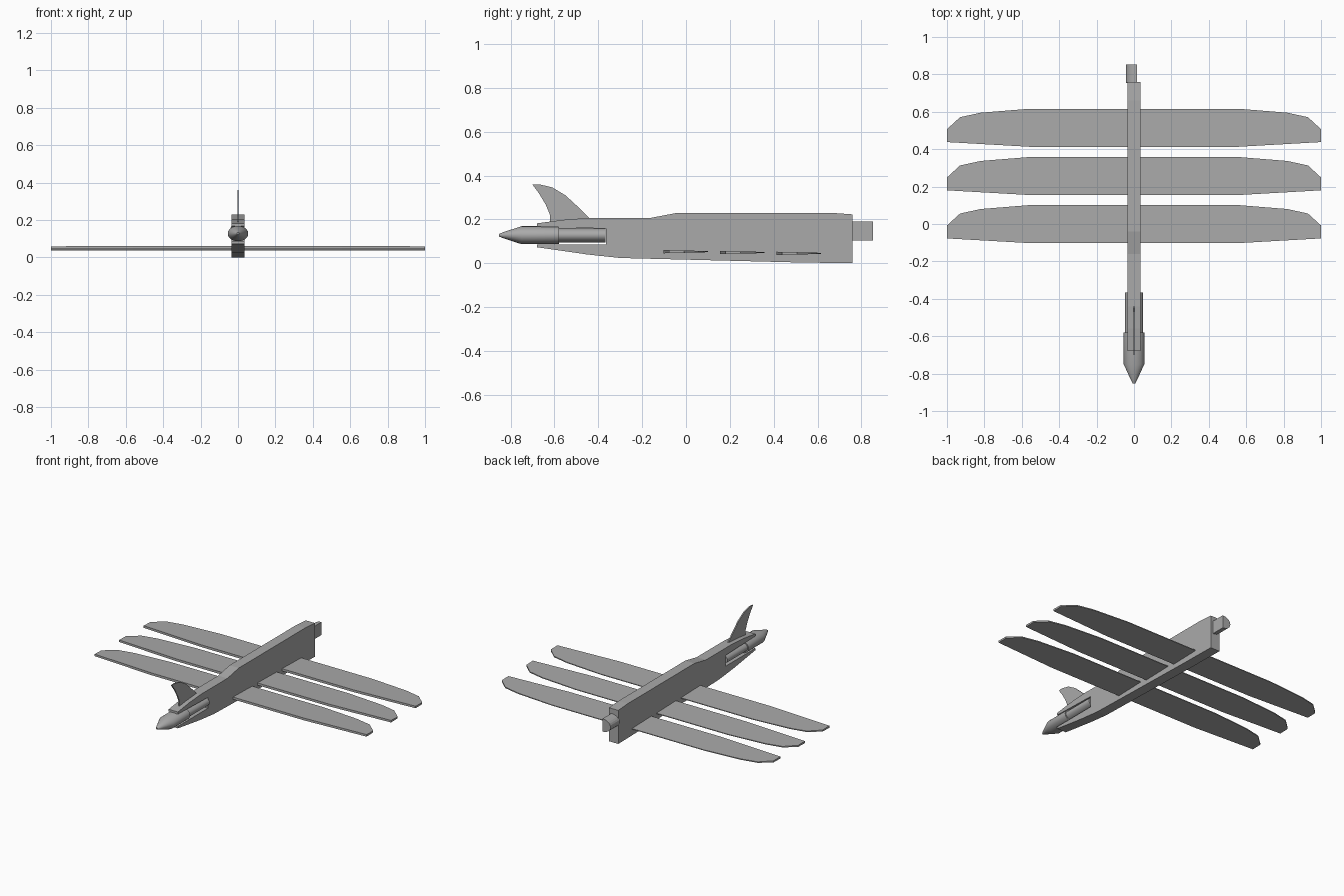
import bpy, bmesh, math

cube = bpy.data.objects.get("Cube")
if cube:
    bpy.data.objects.remove(cube)

GREY = (0.4, 0.4, 0.4, 1)
mat = bpy.data.materials.new("plain grey")
mat.use_nodes = True
mat.diffuse_color = GREY
mat.node_tree.nodes["Principled BSDF"].inputs["Base Color"].default_value = GREY


def finish(name, bm):
    bmesh.ops.recalc_face_normals(bm, faces=bm.faces)
    mesh = bpy.data.meshes.new(name)
    bm.to_mesh(mesh)
    bm.free()
    mesh.materials.append(mat)
    ob = bpy.data.objects.new(name, mesh)
    bpy.context.collection.objects.link(ob)
    return ob


def loft(name, rings):
    """Skin equal-length rings of points and cap both ends."""
    bm = bmesh.new()
    loops = [[bm.verts.new(p) for p in ring] for ring in rings]
    for a, b in zip(loops, loops[1:]):
        for i in range(len(a)):
            j = (i + 1) % len(a)
            bm.faces.new((a[i], a[j], b[j], b[i]))
    bm.faces.new(loops[0])
    bm.faces.new(loops[-1])
    return finish(name, bm)


def side_plate(name, profile, half):
    """Extrude a (y, z) profile across x."""
    return loft(name, [[(x, y, z) for y, z in profile] for x in (-half, half)])


# Fuselage slab with the forward motor slot
side_plate("fuselage", [
    (-0.68, 0.182), (-0.56, 0.198), (-0.44, 0.207), (-0.16, 0.207),
    (-0.04, 0.23), (0.66, 0.23), (0.76, 0.223), (0.76, 0.0), (0.5, 0.004),
    (-0.3, 0.024), (-0.45, 0.04), (-0.68, 0.073), (-0.68, 0.086),
    (-0.365, 0.086), (-0.365, 0.158), (-0.68, 0.167)], 0.034)

# Swept fin
side_plate("fin", [
    (-0.70, 0.358), (-0.67, 0.36), (-0.61, 0.346), (-0.55, 0.31),
    (-0.49, 0.255), (-0.44, 0.205), (-0.62, 0.185), (-0.62, 0.22),
    (-0.64, 0.268), (-0.67, 0.318)], 0.004)

# Motor tube and pointed nose, oval in section
sections = [(-0.853, 0.006, 0.006), (-0.835, 0.016, 0.013), (-0.75, 0.055, 0.041),
            (-0.58, 0.055, 0.041), (-0.58, 0.048, 0.033), (-0.367, 0.048, 0.033)]
SIDES = 24
rings = []
for y, rx, rz in sections:
    angles = [math.tau * i / SIDES for i in range(SIDES)]
    rings.append([(rx * math.cos(a), y, 0.128 + rz * math.sin(a)) for a in angles])
motor = loft("motor", rings)
bpy.context.view_layer.objects.active = motor
motor.select_set(True)
bpy.ops.object.shade_smooth_by_angle(angle=math.radians(30))
motor.select_set(False)

# D-shaped rear plug: flat on the left side, rounded on the right
arc = [math.pi * i / 12 for i in range(13)]
loft("rear_plug", [[(0.017 - 0.059 * math.sin(a), y, 0.147 + 0.043 * math.cos(a))
                    for a in arc] for y in (0.755, 0.853)])

# Three wings, tapering in thickness towards the rear edge
half_plan = [(0.56, -0.102), (1.0, -0.077), (1.0, -0.008),
             (0.93, 0.056), (0.82, 0.08), (0.56, 0.101)]
plan = half_plan + [(-x, y) for x, y in reversed(half_plan)]
for name, y0, z0 in (("front_wing", 0, 0.053), ("middle_wing", 0.257, 0.049),
                     ("rear_wing", 0.515, 0.045)):
    loft(name, [[(x, y0 + y, z0 + s * (0.005 - 0.025 * y)) for x, y in plan]
                for s in (-1, 1)])
